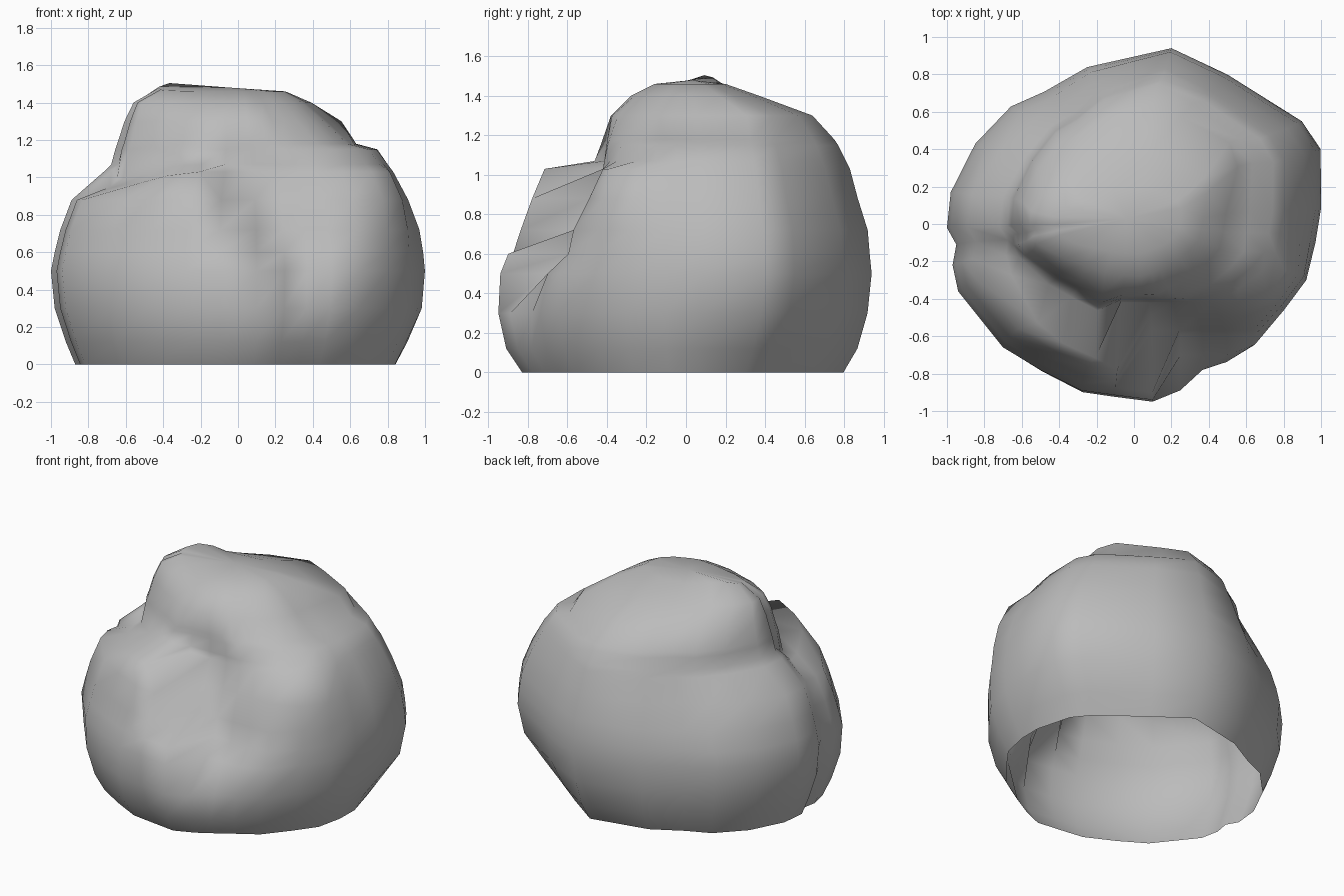
import bpy, bmesh, math

if "Cube" in bpy.data.objects:
    bpy.data.objects.remove(bpy.data.objects["Cube"])

# plan outline of the boulder at its widest
OUTLINE = [(1, .08), (1, .4), (.9, .55), (.5, .8), (.2, .94), (-.25, .84), (-.48, .71),
           (-.66, .63), (-.85, .43), (-.98, .17), (-1, -.02), (-.95, -.11), (-.97, -.22),
           (-.94, -.36), (-.7, -.66), (-.5, -.78), (-.28, -.89), (-.1, -.915), (.1, -.94),
           (.25, -.88), (.37, -.81), (.5, -.73), (.65, -.64), (.8, -.46), (.92, -.3), (.97, -.1)]

# height, then left, right, front and back extent
LEVELS = [(0, -.87, .87, -.83, .80), (.12, -.92, .93, -.91, .87), (.3, -.98, .99, -.95, .92),
          (.5, -1, 1, -.94, .94), (.6, -.98, .99, -.90, .93), (.72, -.95, .97, -.86, .92),
          (.88, -.89, .91, -.80, .87), (1.03, -.72, .83, -.74, .83), (1.07, -.68, .80, -.48, .81),
          (1.15, -.66, .74, -.46, .77), (1.18, -.65, .62, -.45, .75), (1.3, -.61, .49, -.40, .64),
          (1.4, -.56, .37, -.28, .37), (1.46, -.43, .25, -.16, .2)]

# dents and swellings: angle, height, angular spread, height spread, radius change
DENTS = [(-27, 1.0, 16, .25, .08), (42, 1.33, 22, .11, .17), (35, 0, 28, .25, -.12),
         (-145, 1.22, 24, .2, -.11), (-128, 1.0, 22, .08, .07), (132, .95, 28, .25, -.07)]

# hollow on the front right: height, left edge in x, front limit in y
HOLLOW = [(.12, .35, -.84), (.3, .31, -.78), (.5, .24, -.70), (.58, .2, -.60), (.72, .02, -.57),
          (.88, -.08, -.49), (1.03, -.13, -.42), (1.3, -.2, -.38), (1.5, -.2, -.25)]


def dent_scale(x, y, z):
    a = math.degrees(math.atan2(y, x))
    s = 1
    for ang, h, wa, wh, amount in DENTS:
        d = (a - ang + 180) % 360 - 180
        s += amount * math.exp(-abs(d / wa) ** 3 - ((z - h) / wh) ** 2)
    return s


def front_limit(x, z):
    for (z0, x0, y0), (z1, x1, y1) in zip(HOLLOW, HOLLOW[1:]):
        if z0 <= z <= z1:
            t = (z - z0) / (z1 - z0)
            if x > x0 + t * (x1 - x0):
                return y0 + t * (y1 - y0)
    return -2


bm = bmesh.new()
rings = []
for z, left, right, front, back in LEVELS:
    ring = []
    for x, y in OUTLINE:
        px = x * (right if x > 0 else -left)
        py = y / .94 * (back if y > 0 else -front)
        s = dent_scale(px, py, z)
        px, py = px * s, max(py * s, front_limit(px * s, z))
        # small peak on the left of the crown
        dz = .05 * math.exp(-((px + .37) ** 2 + (py - .14) ** 2) / .02) if z > 1.42 else 0
        # front-left shelf slopes down to the left
        if 1 < z < 1.1 and py < -.1:
            dz -= .08 * min(1, max(0, (-px - .3) / .3))
        ring.append(bm.verts.new((px, py, z + dz)))
    rings.append(ring)

# walls, open underneath
n = len(OUTLINE)
for a, b in zip(rings, rings[1:]):
    for i in range(n):
        j = (i + 1) % n
        bm.faces.new((a[i], a[j], b[j], b[i]))

# crown
apex = bm.verts.new((-.04, .03, 1.48))
for i in range(n):
    bm.faces.new((rings[-1][i], rings[-1][(i + 1) % n], apex))

for f in bm.faces:
    f.smooth = True
mesh = bpy.data.meshes.new("boulder")
bm.to_mesh(mesh)
bm.free()
boulder = bpy.data.objects.new("boulder", mesh)
bpy.context.collection.objects.link(boulder)

stone = bpy.data.materials.new("grey stone")
stone.diffuse_color = (.5, .5, .5, 1)
stone.use_nodes = True
stone.node_tree.nodes["Principled BSDF"].inputs["Base Color"].default_value = stone.diffuse_color
mesh.materials.append(stone)
